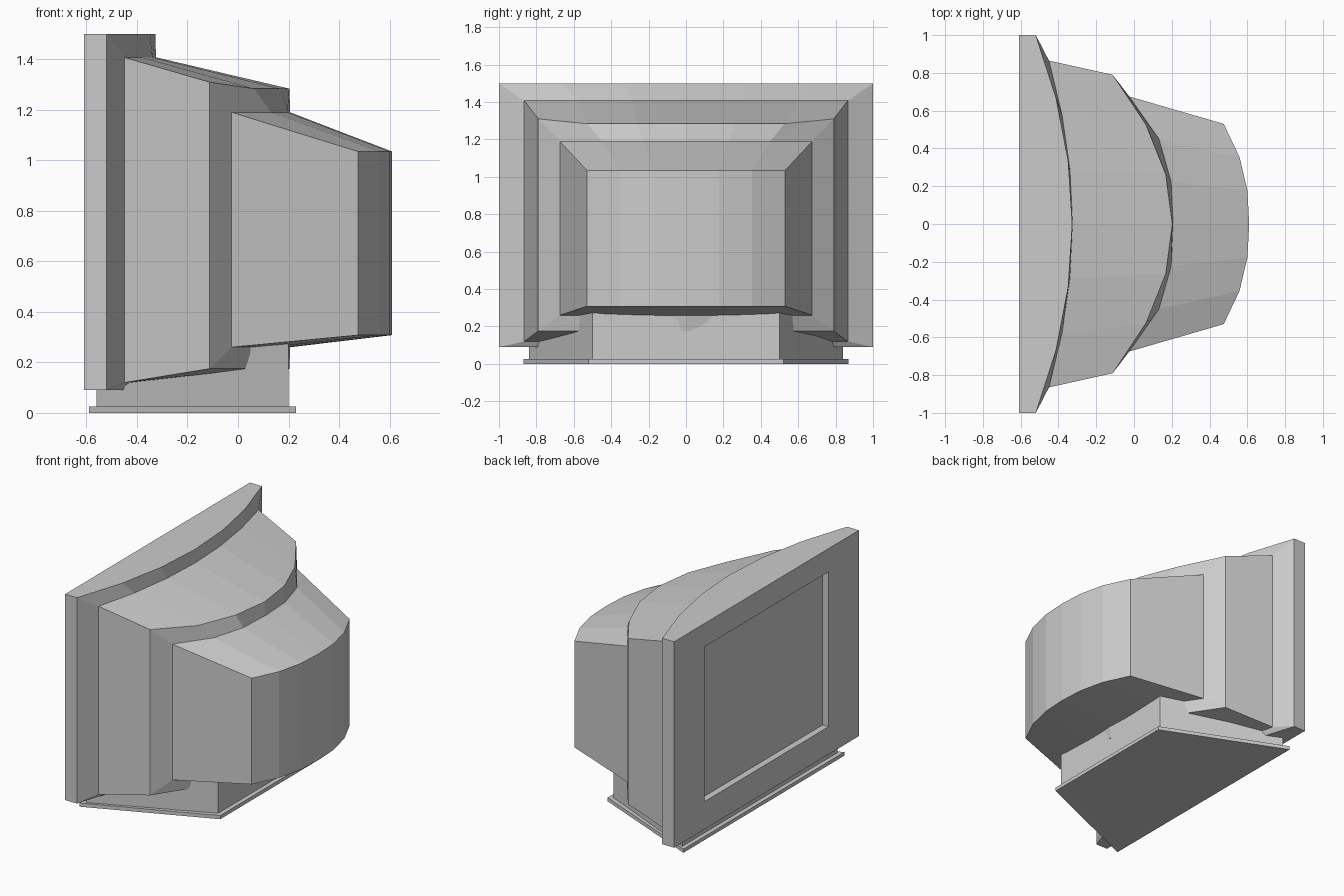
import bpy, bmesh

if "Cube" in bpy.data.objects:
    bpy.data.objects.remove(bpy.data.objects["Cube"])

COLUMNS = [-1, -2/3, -1/3, 0, 1/3, 2/3, 1]


def finish(name, bm):
    bmesh.ops.recalc_face_normals(bm, faces=bm.faces)
    mesh = bpy.data.meshes.new(name)
    bm.to_mesh(mesh)
    bm.free()
    obj = bpy.data.objects.new(name, mesh)
    bpy.context.collection.objects.link(obj)
    return obj


def ring(bm, w, z0, z1, x_edge, x_mid, power=2, dip=0):
    """Closed loop: bottom row then top row, bowed backwards in plan."""
    def vert(t, z):
        x = x_mid + (x_edge - x_mid) * abs(t) ** power
        return bm.verts.new((x, w * t, z))
    bottom = [vert(t, z0) for t in COLUMNS]
    top = [vert(t, z1 - (dip if abs(t) < 0.9 else 0)) for t in COLUMNS]
    return bottom + top[::-1]


def cap(bm, loop):
    n = len(loop)
    for i in range(n // 2 - 1):
        bm.faces.new((loop[i], loop[i + 1], loop[n - 2 - i], loop[n - 1 - i]))


def trapezoid(name, x0, x1, w0, w1, z0, z1):
    bm = bmesh.new()
    plan = [(x0, -w0), (x1, -w1), (x1, w1), (x0, w0)]
    face = bm.faces.new([bm.verts.new((x, y, z0)) for x, y in plan])
    new = bmesh.ops.extrude_face_region(bm, geom=[face])["geom"]
    bmesh.ops.translate(bm, vec=(0, 0, z1 - z0),
                        verts=[v for v in new if isinstance(v, bmesh.types.BMVert)])
    return finish(name, bm)


# Television housing: recessed screen, bezel, stepped middle and rear tube cover
sections = [
    (0.67, 0.28, 1.34, -0.565, -0.565),
    (0.67, 0.28, 1.34, -0.61, -0.61),
    (1.00, 0.09, 1.50, -0.61, -0.61),
    (1.00, 0.09, 1.50, -0.52, -0.327),
    (0.865, 0.12, 1.408, -0.45, -0.325),
    (0.79, 0.175, 1.31, -0.113, 0.203, 2, 0.026),
    (0.675, 0.26, 1.19, -0.025, 0.207, 2.8),
    (0.53, 0.308, 1.035, 0.475, 0.61, 2.4),
]
bm = bmesh.new()
loops = [ring(bm, *s) for s in sections]
for a, b in zip(loops, loops[1:]):
    for i in range(len(a)):
        j = (i + 1) % len(a)
        bm.faces.new((a[i], a[j], b[j], b[i]))
cap(bm, loops[0])
cap(bm, loops[-1])
finish("television_housing", bm)

# Stand: tapered pedestal on a thin base plate
trapezoid("pedestal", -0.56, 0.2, 0.84, 0.5, 0.025, 0.275)
trapezoid("base_plate", -0.59, 0.23, 0.87, 0.52, 0, 0.025)
